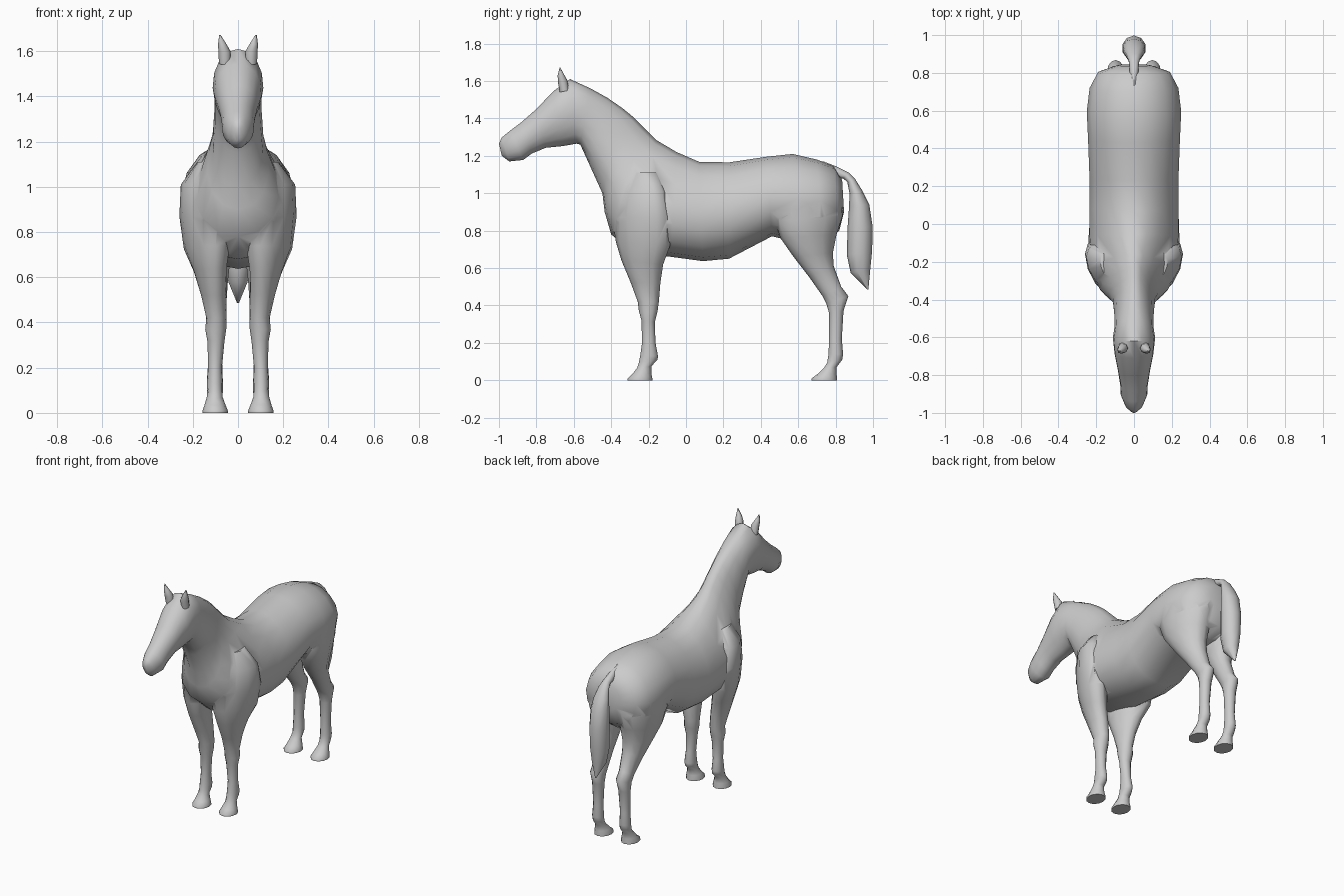
import bpy, bmesh, math

coat = bpy.data.materials.new("grey coat")
coat.diffuse_color = (0.6, 0.6, 0.6, 1)


def loft(name, rings, n=14):
    """Skin rings given as (y1, z1, y2, z2, centre x, half width, egg, skew)."""
    bm = bmesh.new()
    loops = []
    for y1, z1, y2, z2, cx, w, egg, *skew in rings:
        sk = skew[0] if skew else 0
        loop = []
        for i in range(n):
            a = 2 * math.pi * i / n
            t = (1 - math.cos(a)) / 2
            x = cx + w * math.sin(a) * (1 - egg * math.cos(a)) + sk * (t - 0.5)
            loop.append(bm.verts.new((x, y1 + (y2 - y1) * t, z1 + (z2 - z1) * t)))
        loops.append(loop)
    for p, q in zip(loops, loops[1:]):
        for i in range(n):
            j = (i + 1) % n
            bm.faces.new((p[i], p[j], q[j], q[i]))
    bm.faces.new(loops[0])
    bm.faces.new(loops[-1])
    bmesh.ops.recalc_face_normals(bm, faces=bm.faces)
    mesh = bpy.data.meshes.new(name)
    bm.to_mesh(mesh)
    bm.free()
    mesh.materials.append(coat)
    ob = bpy.data.objects.new(name, mesh)
    bpy.context.collection.objects.link(ob)
    return ob


def select(ob):
    bpy.ops.object.select_all(action='DESELECT')
    ob.select_set(True)
    bpy.context.view_layer.objects.active = ob


def leg(name, rows, side):
    """Rows are (front y, front z, back y, back z, inner x, outer x, skew)."""
    return loft(name, [(yf, zf, yb, zb, side * (xi + xo) / 2, (xo - xi) / 2, 0,
                        side * (sk[0] if sk else 0))
                       for yf, zf, yb, zb, xi, xo, *sk in rows], 12)


# Trunk, neck and head in one skin, from rump to nose
body = loft("body", [
    (0.835, 1.07, 0.845, 0.90, 0, 0.09, 0),
    (0.79, 1.145, 0.82, 0.80, 0, 0.19, 0),
    (0.70, 1.18, 0.74, 0.74, 0, 0.235, 0.03),
    (0.57, 1.21, 0.62, 0.73, 0, 0.25, 0.05),
    (0.43, 1.195, 0.46, 0.77, 0, 0.243, 0.08),
    (0.23, 1.165, 0.23, 0.65, 0, 0.235, 0.1),
    (0.07, 1.168, 0.09, 0.637, 0, 0.235, 0.15),
    (-0.05, 1.22, -0.08, 0.66, 0, 0.235, 0.28),
    (-0.16, 1.285, -0.28, 0.68, 0, 0.22, 0.46),
    (-0.23, 1.355, -0.40, 0.78, 0, 0.165, 0.46),
    (-0.285, 1.41, -0.435, 0.90, 0, 0.13, 0.32),
    (-0.34, 1.455, -0.447, 1.00, 0, 0.112, 0.2),
    (-0.42, 1.51, -0.515, 1.15, 0, 0.105, 0.1),
    (-0.51, 1.56, -0.565, 1.26, 0, 0.102, 0),
    (-0.62, 1.61, -0.585, 1.265, 0, 0.112, -0.05),
    (-0.71, 1.545, -0.66, 1.252, 0, 0.103, -0.12),
    (-0.80, 1.45, -0.75, 1.243, 0, 0.085, -0.1),
    (-0.88, 1.38, -0.825, 1.212, 0, 0.073, 0),
    (-0.94, 1.335, -0.87, 1.178, 0, 0.07, 0.05),
    (-0.985, 1.298, -0.945, 1.17, 0, 0.045, 0.05),
    (-1.0, 1.265, -0.985, 1.20, 0, 0.014, 0),
], 16)

front_rows = [
    (-0.30, 1.11, -0.15, 1.11, 0.08, 0.175, 0.04),
    (-0.365, 1.01, -0.11, 1.01, 0.06, 0.24, 0.1),
    (-0.395, 0.87, -0.08, 0.87, 0.05, 0.245, 0.11),
    (-0.375, 0.74, -0.085, 0.72, 0.045, 0.232, 0.08),
    (-0.345, 0.64, -0.122, 0.62, 0.052, 0.195, 0.04),
    (-0.295, 0.52, -0.137, 0.52, 0.052, 0.163, 0.01),
    (-0.258, 0.42, -0.145, 0.42, 0.05, 0.14),
    (-0.252, 0.37, -0.152, 0.37, 0.052, 0.145),
    (-0.238, 0.32, -0.167, 0.31, 0.06, 0.135),
    (-0.235, 0.20, -0.163, 0.20, 0.071, 0.132),
    (-0.245, 0.13, -0.15, 0.13, 0.067, 0.138),
    (-0.252, 0.095, -0.152, 0.11, 0.067, 0.136),
    (-0.262, 0.065, -0.185, 0.075, 0.068, 0.138),
    (-0.285, 0.035, -0.185, 0.035, 0.055, 0.148),
    (-0.312, 0.01, -0.18, 0.01, 0.045, 0.157),
    (-0.312, 0.0, -0.18, 0.0, 0.045, 0.157),
]
hind_rows = [
    (0.54, 1.07, 0.74, 1.07, 0.06, 0.20, -0.03),
    (0.48, 0.95, 0.82, 0.98, 0.03, 0.24, -0.06),
    (0.475, 0.85, 0.838, 0.88, 0.025, 0.24, -0.06),
    (0.505, 0.76, 0.805, 0.78, 0.025, 0.225, -0.05),
    (0.575, 0.66, 0.785, 0.68, 0.035, 0.193, -0.03),
    (0.66, 0.55, 0.79, 0.61, 0.045, 0.165, -0.02),
    (0.73, 0.45, 0.83, 0.50, 0.052, 0.145),
    (0.75, 0.41, 0.868, 0.45, 0.052, 0.142),
    (0.765, 0.36, 0.842, 0.37, 0.06, 0.137),
    (0.765, 0.22, 0.833, 0.22, 0.07, 0.132),
    (0.762, 0.14, 0.84, 0.14, 0.067, 0.138),
    (0.755, 0.095, 0.835, 0.11, 0.067, 0.136),
    (0.74, 0.07, 0.805, 0.07, 0.068, 0.138),
    (0.705, 0.035, 0.805, 0.035, 0.055, 0.148),
    (0.672, 0.01, 0.808, 0.01, 0.045, 0.157),
    (0.672, 0.0, 0.808, 0.0, 0.045, 0.157),
]

# Legs, fused into the trunk
for label, rows in (("front_leg", front_rows), ("hind_leg", hind_rows)):
    for side in (-1, 1):
        limb = leg(label, rows, side)
        select(body)
        mod = body.modifiers.new("fuse", 'BOOLEAN')
        mod.operation = 'UNION'
        mod.solver = 'EXACT'
        mod.object = limb
        bpy.ops.object.modifier_apply(modifier=mod.name)
        bpy.data.objects.remove(limb)

# Tail: thin dock, full middle, pointed end
tail = loft("tail", [
    (0.73, 1.172, 0.76, 1.10, 0, 0.012, 0),
    (0.80, 1.145, 0.79, 1.08, 0, 0.024, 0),
    (0.87, 1.11, 0.84, 1.08, 0, 0.027, 0),
    (0.905, 1.075, 0.862, 1.06, 0, 0.036, 0),
    (0.945, 1.01, 0.874, 1.0, 0, 0.052, 0),
    (0.98, 0.94, 0.872, 0.93, 0, 0.062, 0),
    (0.998, 0.82, 0.864, 0.82, 0, 0.064, 0),
    (0.995, 0.69, 0.86, 0.67, 0, 0.06, 0),
    (0.985, 0.59, 0.88, 0.575, 0, 0.045, 0),
    (0.975, 0.485, 0.968, 0.485, 0, 0.004, 0),
], 10)

# Ears: thin leaves leaning outwards
ears = [loft("ear", [
    (-0.675, 1.54, -0.625, 1.55, s * 0.058, 0.026, 0),
    (-0.685, 1.595, -0.635, 1.605, s * 0.06, 0.027, 0),
    (-0.686, 1.63, -0.652, 1.635, s * 0.07, 0.018, 0),
    (-0.676, 1.672, -0.672, 1.672, s * 0.08, 0.003, 0),
], 8) for s in (-1, 1)]

for ob in [body, tail] + ears:
    select(ob)
    bpy.ops.object.shade_smooth_by_angle(angle=math.radians(55))
